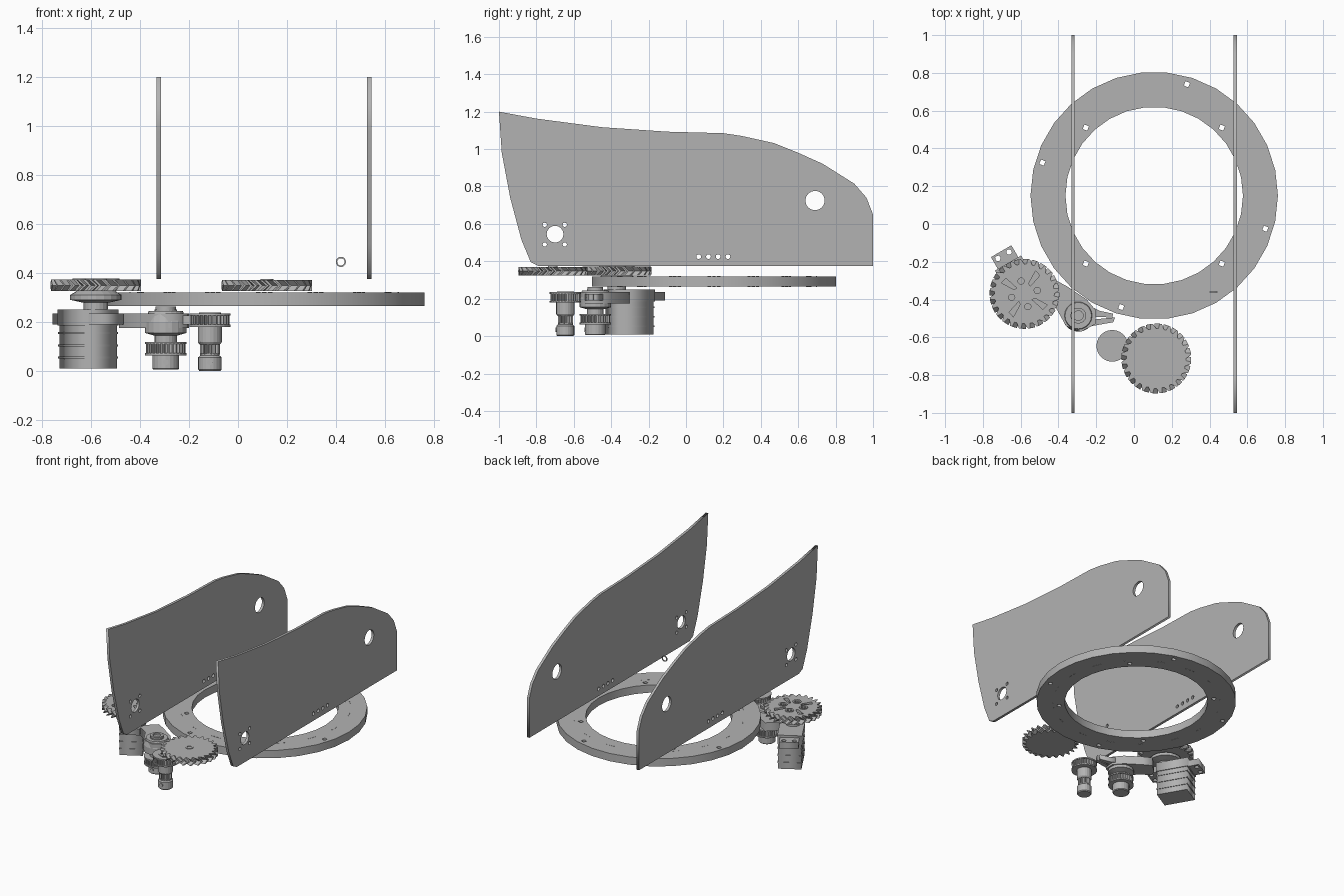
import bpy, bmesh, math
from mathutils import Matrix, Vector

cube = bpy.data.objects.get("Cube")
if cube:
    bpy.data.objects.remove(cube, do_unlink=True)

grey = bpy.data.materials.new("plain_grey")
grey.use_nodes = True
colour = (0.45, 0.45, 0.45, 1)
grey.diffuse_color = colour
grey.node_tree.nodes["Principled BSDF"].inputs["Base Color"].default_value = colour


def add(name, mesh, loc=(0, 0, 0), matrix=None):
    ob = bpy.data.objects.new(name, mesh)
    bpy.context.collection.objects.link(ob)
    if not mesh.materials:
        mesh.materials.append(grey)
    ob.matrix_world = Matrix.Translation(loc) @ (matrix or Matrix())
    return ob


def circle(r, n, cx=0, cy=0, start=0):
    return [(cx + r * math.cos(start + math.tau * i / n),
             cy + r * math.sin(start + math.tau * i / n)) for i in range(n)]


def rect(w, d, cx=0, cy=0):
    return [(cx + sx * w / 2, cy + sy * d / 2)
            for sx, sy in ((-1, -1), (1, -1), (1, 1), (-1, 1))]


def slab_mesh(name, loops, thickness):
    """Flat plate from an outline followed by hole outlines, centred in z."""
    cu = bpy.data.curves.new(name, 'CURVE')
    cu.dimensions = '2D'
    cu.fill_mode = 'BOTH'
    cu.extrude = thickness / 2
    for pts in loops:
        sp = cu.splines.new('POLY')
        sp.points.add(len(pts) - 1)
        for p, (x, y) in zip(sp.points, pts):
            p.co = (x, y, 0, 1)
        sp.use_cyclic_u = True
    tmp = bpy.data.objects.new(name, cu)
    bpy.context.collection.objects.link(tmp)
    dg = bpy.context.evaluated_depsgraph_get()
    me = bpy.data.meshes.new_from_object(tmp.evaluated_get(dg))
    bpy.data.objects.remove(tmp, do_unlink=True)
    me.materials.clear()
    return me


def slab(name, loops, z0, z1, x=0, y=0, angle=0):
    return add(name, slab_mesh(name, loops, z1 - z0), (x, y, (z0 + z1) / 2),
               Matrix.Rotation(angle, 4, 'Z'))


def loft(name, rings, x=0, y=0):
    """Skin a stack of (outline, height) rings and cap both ends."""
    bm = bmesh.new()
    rows = [[bm.verts.new((px, py, z)) for px, py in pts] for pts, z in rings]
    n = len(rows[0])
    for a, b in zip(rows, rows[1:]):
        for i in range(n):
            j = (i + 1) % n
            bm.faces.new((a[i], a[j], b[j], b[i]))
    bm.faces.new(rows[0][::-1])
    bm.faces.new(rows[-1])
    me = bpy.data.meshes.new(name)
    bm.to_mesh(me)
    bm.free()
    return add(name, me, (x, y, 0))


def turned(name, steps, x, y, n=20):
    return loft(name, [(circle(r, n), z) for r, z in steps], x, y)


def teeth(n, root, tip, shift=0, phases=(0, .4, .62, .72)):
    pts = []
    for i in range(n):
        for k, ph in enumerate(phases):
            a = math.tau * (i + ph + shift) / n
            r = tip if k in (1, 2) else root
            pts.append((r * math.cos(a), r * math.sin(a)))
    return pts


def herringbone(name, x, y, z0, z1):
    return loft(name, [(teeth(24, .158, .185, s), z) for s, z in
                       ((0, z0), (.55, (z0 + z1) / 2), (0, z1))], x, y)


def cut(ob, cutters):
    """Subtract the cutters, keep the result, drop the cutters."""
    for c in cutters:
        c.hide_render = True
        m = ob.modifiers.new("cut", 'BOOLEAN')
        m.object = c
        m.solver = 'EXACT'
    dg = bpy.context.evaluated_depsgraph_get()
    me = bpy.data.meshes.new_from_object(ob.evaluated_get(dg))
    ob.modifiers.clear()
    ob.data = me
    for c in cutters:
        bpy.data.objects.remove(c, do_unlink=True)


# Pair of upright side plates, drawn in y-z
outline = [(-1, 1.2), (-.8, 1.163), (-.45, 1.117), (-.1, 1.093), (.2, 1.085), (.3, 1.07),
           (.47, 1.032), (.6, .98), (.73, .922), (.9, .815), (.965, .74), (1, .65),
           (1, .375), (-.79, .375), (-.83, .395), (-.88, .515), (-.94, .74), (-.985, .98)]
holes = [circle(.052, 16, .69, .725), circle(.045, 16, -.7, .545)]
holes += [circle(.012, 8, y, z) for y in (-.755, -.648) for z in (.49, .595)]
holes += [circle(.013, 10, .068 + .052 * i, .425) for i in range(4)]
plate = slab_mesh("side_plate", [outline] + holes, .018)
upright = Matrix(((0, 0, 1, 0), (1, 0, 0, 0), (0, 1, 0, 0), (0, 0, 0, 1)))
for name, x in (("right_side_plate", -.323), ("left_side_plate", .535)):
    add(name, plate, (x, 0, 0), upright)

# Turntable ring with bolt holes
RX, RY = .107, .15
bolts = [(.28, .74), (.465, .51), (.695, -.025), (.465, -.21),
         (-.068, -.44), (-.255, -.21), (-.485, .325), (-.255, .51)]
slab("turntable_ring", [circle(.655, 30), circle(.47, 30)] +
     [circle(.018, 4, x - RX, y - RY, .4) for x, y in bolts], .265, .32, RX, RY)

# Fine tangential marks on both faces of the ring
dashes = []
for i in range(16):
    for k in (-1, 0, 1):
        a = math.tau * i / 16 + k * .045
        c, s = math.cos(a), math.sin(a)
        dashes.append([(.548 * c - s * t + c * w, .548 * s + c * t + s * w)
                       for t, w in ((-.009, -.002), (.009, -.002), (.009, .002), (-.009, .002))])
slab("ring_marks", dashes, .264, .321, RX, RY)

# Small washer standing between the plates
add("washer", slab_mesh("washer", [circle(.021, 14), circle(.015, 14)], .006),
    (.42, -.36, .445), Matrix.Rotation(math.pi / 2, 4, 'X'))

# Servo motor, turned about the vertical axis
SX, SY, TURN = -.612, -.302, math.radians(30)
slab("servo_body", [rect(.15, .21)], .01, .185, SX, SY, TURN)
slab("servo_top_case", [rect(.16, .22)], .185, .25, SX, SY, TURN)
tab_holes = [circle(.015, 8, sx * .034, sy * .158) for sx in (-1, 1) for sy in (-1, 1)]
slab("servo_mounting_tabs", [rect(.125, .365)] + tab_holes, .19, .235, SX, SY, TURN)
for z in (.05, .1, .15):
    slab("servo_case_rib", [rect(.158, .216)], z, z + .008, SX, SY, TURN)

# Drive gear on the servo, with screw holes and slots
GX, GY = -.58, -.37
turned("servo_shaft", [(.05, .25), (.05, .285)], GX, GY)
turned("servo_horn", [(.06, .28), (.105, .29), (.105, .31), (.075, .328)], GX, GY)
drive = herringbone("drive_gear", GX, GY, .325, .372)
tools, spots = [], []
for i in range(4):
    a = math.radians(15 + 90 * i)
    spots.append((GX + .07 * math.cos(a), GY + .07 * math.sin(a)))
    tools.append(turned("screw_cutter", [(.017, .34), (.017, .4)], *spots[-1], n=10))
    b = a + math.pi / 4
    tools.append(slab("slot_cutter", [[(.05, -.006), (.125, -.022), (.135, .01), (.06, .008)]],
                      .35, .4, GX, GY, b))
cut(drive, tools)
for x, y in spots:
    slab("screw_collar", [circle(.028, 12), circle(.017, 12)], .371, .377, x, y)

# Idler gear at the front
herringbone("idler_gear", .118, -.712, .325, .37)
slab("idler_bore_collar", [circle(.026, 12), circle(.014, 12)], .369, .374, .118, -.712)


def pulley(name, x, y, z):
    """Toothed belt pulley between two flanges; z is its underside."""
    turned(name + "_lower_flange", [(.084, z), (.084, z + .009)], x, y, 24)
    loft(name + "_teeth", [(teeth(28, .073, .08), z + .008),
                           (teeth(28, .073, .08), z + .047)], x, y)
    turned(name + "_upper_flange", [(.084, z + .046), (.084, z + .055)], x, y, 24)


# Rear pulley and its hub
PX, PY = -.295, -.485
turned("rear_pulley_hub", [(.05, .005), (.055, .01), (.055, .065)], PX, PY)
pulley("rear_pulley", PX, PY, .063)
turned("rear_pulley_axle", [(.045, .115), (.045, .25)], PX, PY)

# Front pulley stack: hub, pinion, collar, pulley
QX, QY = -.115, -.645
turned("front_hub", [(.043, 0), (.048, .006), (.048, .055), (.04, .062), (.04, .07)], QX, QY)
loft("front_pinion", [(teeth(16, .034, .041), .066), (teeth(16, .034, .041), .112)], QX, QY)
turned("front_collar", [(.042, .108), (.049, .118), (.049, .182)], QX, QY)
pulley("front_pulley", QX, QY, .18)
slab("front_pulley_boss", [circle(.045, 20), circle(.02, 12)], .234, .239, QX, QY)
for z, x, y, r in ((.035, QX, QY, .046), (.035, PX, PY, .053)):
    add("grub_screw", slab_mesh("grub_screw", [circle(.012, 8)], .012),
        (x, y - r, z), Matrix.Rotation(math.pi / 2, 4, 'X'))

# Pivot bracket around the rear axle, with two reaching arms
slab("pivot_bracket", [[(-.475, -.36), (-.41, -.3), (-.355, -.33), (-.25, -.4), (-.2, -.46),
                        (-.205, -.53), (-.28, -.57), (-.36, -.54), (-.41, -.45), (-.485, -.4)]],
     .175, .235)
turned("pivot_boss", [(.05, .145), (.085, .155), (.085, .2), (.07, .245)], PX, PY)
slab("pivot_collar", [circle(.042, 14), circle(.026, 14)], .245, .262, PX, PY)
for name, arm in (("upper_arm", [(-.26, -.42), (-.18, -.46), (-.11, -.475), (-.115, -.495), (-.24, -.49)]),
                  ("lower_arm", [(-.25, -.51), (-.16, -.5), (-.1, -.495), (-.11, -.52), (-.25, -.545)])):
    slab(name, [arm], .19, .225)
